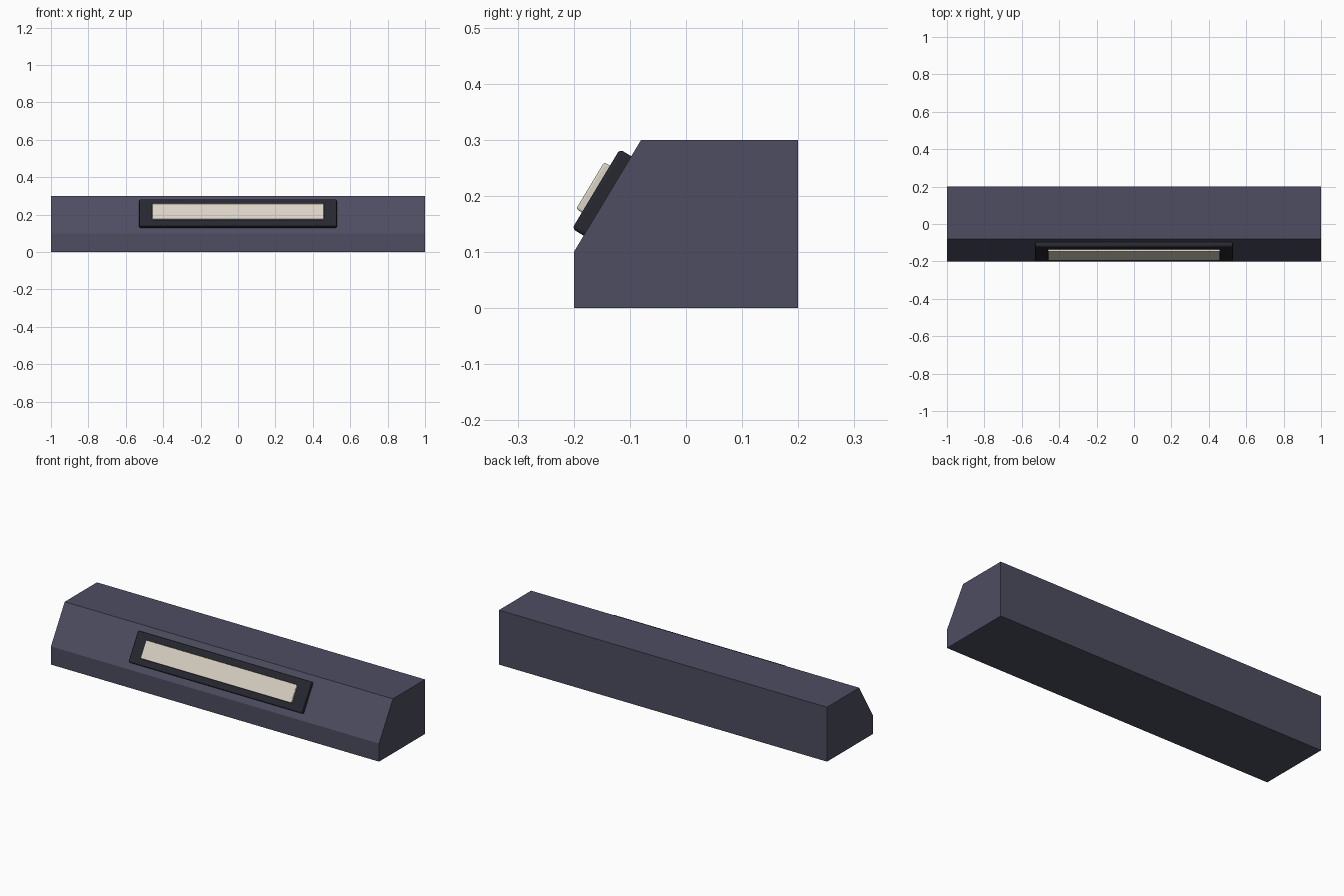
import bpy
import bmesh
import math
from mathutils import Matrix, Vector

cube = bpy.data.objects.get("Cube")
if cube:
    bpy.data.objects.remove(cube, do_unlink=True)


def make_material(name, rgb):
    mat = bpy.data.materials.new(name)
    mat.use_nodes = True
    color = (*rgb, 1)
    mat.diffuse_color = color
    shader = mat.node_tree.nodes["Principled BSDF"]
    shader.inputs["Base Color"].default_value = color
    shader.inputs["Roughness"].default_value = 0.6
    return mat


slate = make_material("slate blue", (0.075, 0.075, 0.12))
charcoal = make_material("charcoal", (0.02, 0.02, 0.03))
ivory = make_material("warm ivory", (0.70, 0.65, 0.56))


def add_object(name, bm, mat):
    mesh = bpy.data.meshes.new(name)
    bmesh.ops.recalc_face_normals(bm, faces=bm.faces)
    bm.to_mesh(mesh)
    bm.free()
    mesh.materials.append(mat)
    obj = bpy.data.objects.new(name, mesh)
    bpy.context.collection.objects.link(obj)
    return obj


# Housing: side profile extruded along the full width
profile = [(-0.2, 0), (0.2, 0), (0.2, 0.3), (-0.08, 0.3), (-0.2, 0.1)]
bm = bmesh.new()
side = bm.faces.new([bm.verts.new((-1, y, z)) for y, z in profile])
extruded = bmesh.ops.extrude_face_region(bm, geom=[side])["geom"]
bmesh.ops.translate(bm, vec=(2, 0, 0),
                    verts=[v for v in extruded if isinstance(v, bmesh.types.BMVert)])
add_object("housing", bm, slate)

# Local frame of the sloped face: x across, y up the slope, z outward
slope_centre = Matrix.Translation((0, -0.14, 0.2))
slope_frame = slope_centre @ Matrix.Rotation(math.atan2(0.2, 0.12), 4, 'X')


def slope_block(name, width, height, bottom, top, bevel, mat):
    """Softly bevelled block lying on the sloped face."""
    bm = bmesh.new()
    bmesh.ops.create_cube(bm, size=1)
    bmesh.ops.scale(bm, vec=(width, height, top - bottom), verts=bm.verts)
    bmesh.ops.translate(bm, vec=(0, 0, (top + bottom) / 2), verts=bm.verts)
    obj = add_object(name, bm, mat)
    obj.matrix_world = slope_frame
    mod = obj.modifiers.new("edge bevel", 'BEVEL')
    mod.width = bevel
    mod.segments = 3
    bpy.ops.object.select_all(action='DESELECT')
    obj.select_set(True)
    bpy.context.view_layer.objects.active = obj
    bpy.ops.object.shade_smooth_by_angle(angle=math.radians(35))
    return obj


# Dark surround and raised light panel
slope_block("panel_surround", 1.056, 0.165, -0.02, 0.024, 0.007, charcoal)
slope_block("light_panel", 0.92, 0.097, 0.01, 0.036, 0.004, ivory)
